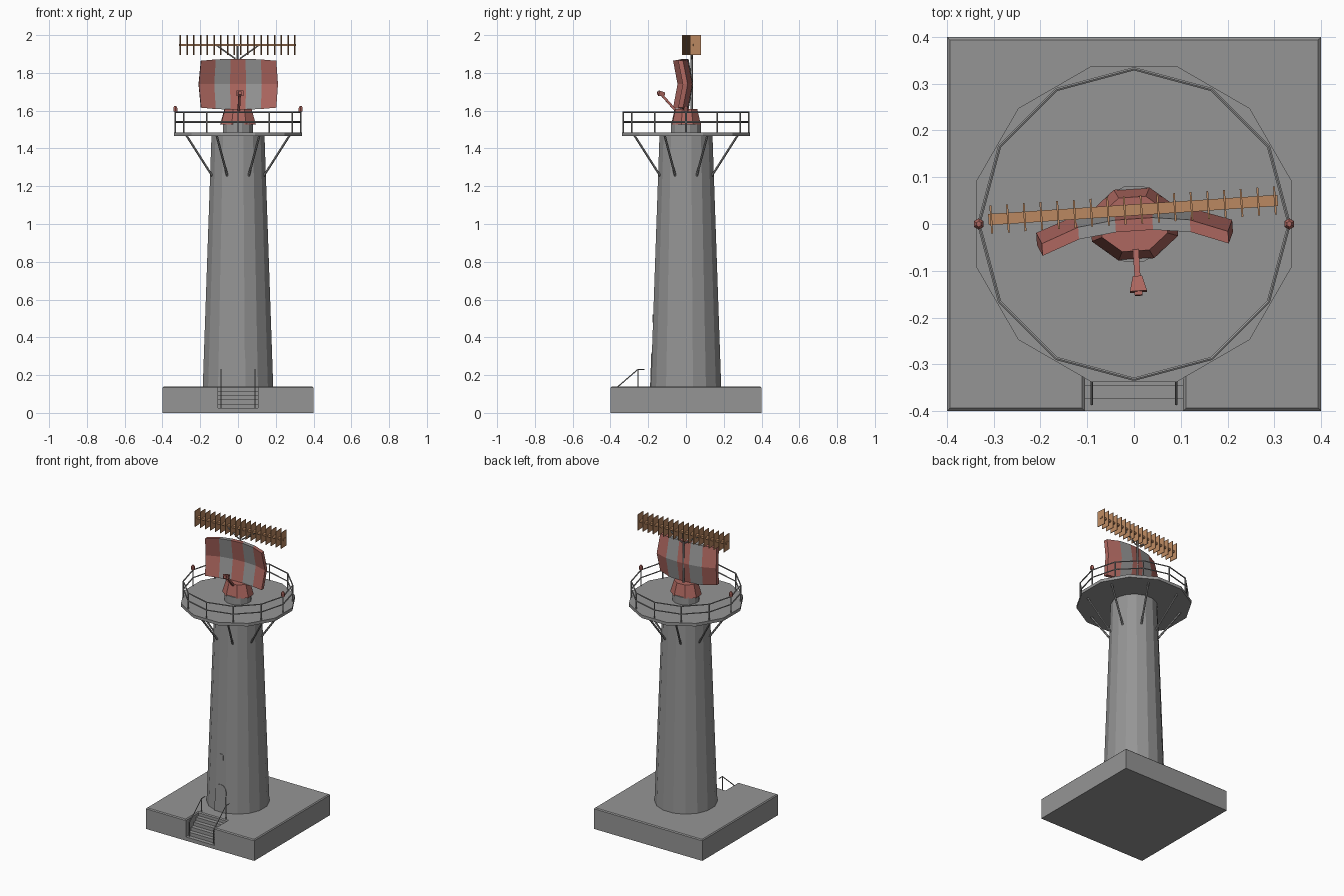
import bpy, bmesh, math
from mathutils import Vector, Matrix

old = bpy.data.objects.get("Cube")
if old:
    bpy.data.objects.remove(old, do_unlink=True)


def material(name, rgb):
    m = bpy.data.materials.new(name)
    m.use_nodes = True
    m.diffuse_color = (*rgb, 1)
    m.node_tree.nodes["Principled BSDF"].inputs["Base Color"].default_value = (*rgb, 1)
    return m


GREY = material("concrete grey", (0.30, 0.30, 0.30))
RED = material("signal red", (0.42, 0.135, 0.115))
BROWN = material("copper brown", (0.50, 0.25, 0.12))
TURN = Matrix.Rotation(math.radians(3.8), 4, "Z")   # heading of the rotating head


def finish(name, bm, *mats, turn=False):
    if turn:
        bm.transform(TURN)
    bmesh.ops.recalc_face_normals(bm, faces=bm.faces)
    me = bpy.data.meshes.new(name)
    bm.to_mesh(me)
    bm.free()
    for m in mats:
        me.materials.append(m)
    ob = bpy.data.objects.new(name, me)
    bpy.context.collection.objects.link(ob)
    return ob


def box(bm, lo, hi):
    lo, hi = Vector(lo), Vector(hi)
    m = Matrix.Translation((lo + hi) / 2) @ Matrix.Diagonal((*(hi - lo), 1))
    bmesh.ops.create_cube(bm, size=1, matrix=m)


def cone(bm, a, b, r1, r2, n, spin=0.0, flat=1.0):
    """Tapered prism running from a to b."""
    a, b = Vector(a), Vector(b)
    d = b - a
    m = (Matrix.Translation((a + b) / 2) @ d.to_track_quat("Z", "Y").to_matrix().to_4x4()
         @ Matrix.Diagonal((1, flat, 1, 1)) @ Matrix.Rotation(spin, 4, "Z"))
    bmesh.ops.create_cone(bm, cap_ends=True, segments=n, radius1=r1, radius2=r2,
                          depth=d.length, matrix=m)


def rod(bm, a, b, r=0.004, n=6):
    cone(bm, a, b, r, r, n)


def prism(bm, pts, offset):
    """Polygon extruded along an offset."""
    f = bm.faces.new([bm.verts.new(p) for p in pts])
    ext = bmesh.ops.extrude_face_region(bm, geom=[f])["geom"]
    bmesh.ops.translate(bm, vec=offset, verts=[v for v in ext if isinstance(v, bmesh.types.BMVert)])


def polar(r, k, n, z, off=0.0):
    a = 2 * math.pi * (k + off) / n
    return Vector((r * math.cos(a), r * math.sin(a), z))


# Foundation slab with a stair notch and chamfered top edges
TOP, W, NOTCH, BACK = 0.14, 0.4, 0.105, -0.265
bm = bmesh.new()
half = [(NOTCH, BACK), (NOTCH, -W), (W, -W), (W, W)]
outline = half + [(-x, y) for x, y in reversed(half)]
prism(bm, [(x, y, 0) for x, y in outline], (0, 0, TOP))
rim = [e for e in bm.edges if all(v.co.z > 0.1 for v in e.verts)]
bmesh.ops.bevel(bm, geom=rim, offset=0.006, segments=1, affect="EDGES")
finish("foundation", bm, GREY)

# Steps
bm = bmesh.new()
run, rise = 0.027, 0.0225
for i in range(5):
    box(bm, (-NOTCH, -W + i * run, 0), (NOTCH, BACK, 0.025 + i * rise))
finish("steps", bm, GREY)

# Stair handrails
bm = bmesh.new()
for x in (-0.09, 0.09):
    foot, knee, end = (x, -0.385, 0.118), (x, -0.255, 0.23), (x, -0.22, 0.23)
    rod(bm, foot, knee, 0.003)
    rod(bm, knee, end, 0.003)
    rod(bm, (x, -0.385, 0.025), foot, 0.003)
    rod(bm, (x, -0.255, TOP), knee, 0.003)
finish("stair_handrails", bm, GREY)

# Tapered tower shaft
bm = bmesh.new()
cone(bm, (0, 0, TOP), (0, 0, 1.47), 0.19, 0.143, 16, math.pi / 16)
finish("tower_shaft", bm, GREY)

# Arched door and small window, leaning with the shaft wall
lean = Matrix.Translation((0, -0.19, TOP)) @ Matrix.Rotation(math.radians(-2), 4, "X")
bm = bmesh.new()
arch = [(-0.04, 0, 0), (0.04, 0, 0)]
arch += [(0.04 * math.cos(a), 0, 0.14 + 0.04 * math.sin(a))
         for a in (math.pi * k / 8 for k in range(9))]
prism(bm, arch, (0, 0.02, 0))
bm.transform(lean)
finish("door", bm, GREY)
bm = bmesh.new()
box(bm, (-0.015, 0, 0.34), (0.015, 0.02, 0.38))
bm.transform(lean)
finish("window", bm, GREY)

# Gallery deck and its braces
bm = bmesh.new()
cone(bm, (0, 0, 1.465), (0, 0, 1.485), 0.35, 0.35, 12, math.pi / 12)
finish("gallery_deck", bm, GREY)
bm = bmesh.new()
for k in range(8):
    rod(bm, polar(0.148, k, 8, 1.255, 0.5), polar(0.295, k, 8, 1.468, 0.5), 0.006)
finish("deck_braces", bm, GREY)

# Gallery railing
bm = bmesh.new()
for k in range(12):
    rod(bm, polar(0.332, k, 12, 1.48), polar(0.332, k, 12, 1.594), 0.004)
    for z in (1.54, 1.592):
        rod(bm, polar(0.332, k, 12, z), polar(0.332, k + 1, 12, z), 0.004)
finish("gallery_railing", bm, GREY)

# Warning lamps on the railing
bm = bmesh.new()
for x in (-0.332, 0.332):
    cone(bm, (x, 0, 1.595), (x, 0, 1.615), 0.012, 0.012, 6)
    cone(bm, (x, 0, 1.615), (x, 0, 1.625), 0.012, 0.006, 6)
finish("warning_lamps", bm, RED)

# Neck and rotating pedestal
bm = bmesh.new()
cone(bm, (0, 0, 1.48), (0, 0, 1.535), 0.083, 0.083, 12, math.pi / 12)
finish("neck", bm, GREY)
bm = bmesh.new()
cone(bm, (0, 0, 1.528), (0, 0, 1.61), 0.1, 0.076, 8, math.pi / 8, 0.82)
finish("pedestal", bm, RED, turn=True)

# Striped reflector: curved grid with thickness
bm = bmesh.new()
cols = [(-0.21, -0.03), (-0.126, 0.0), (-0.042, 0.01), (0.042, 0.01), (0.126, 0.0), (0.21, -0.03)]
rows = [(-0.135, -0.012, 0.95), (0.0, 0.012, 1.0), (0.135, -0.012, 0.95)]
layers = []
for depth in (-0.013, 0.013):
    layers.append([[bm.verts.new((x * s, y + dy + depth, 1.74 + dz * (1 - abs(x) ** 2 * 1.8)))
                    for x, y in cols] for dz, dy, s in rows])
for g in layers:
    for j in range(2):
        for i in range(5):
            bm.faces.new((g[j][i], g[j][i + 1], g[j + 1][i + 1], g[j + 1][i]))
bmesh.ops.bridge_loops(bm, edges=[e for e in bm.edges if e.is_boundary])
for f in bm.faces:
    f.material_index = 1 if 0.05 < abs(f.calc_center_median().x) < 0.125 else 0
finish("reflector", bm, RED, GREY, turn=True)

# Feed arm and horn
bm = bmesh.new()
cone(bm, (0, -0.045, 1.59), (0, -0.13, 1.685), 0.009, 0.009, 4, math.pi / 4)
cone(bm, (0, -0.145, 1.692), (0, -0.112, 1.688), 0.026, 0.014, 4, math.pi / 4, 0.8)
cone(bm, (0, -0.153, 1.693), (0, -0.145, 1.692), 0.012, 0.012, 4, math.pi / 4)
finish("feed_horn", bm, RED, turn=True)

# Mast and V struts carrying the upper array
bm = bmesh.new()
rod(bm, (0, 0.03, 1.6), (0, 0.03, 1.945), 0.006)
for s in (-1, 1):
    rod(bm, (0.012 * s, 0.03, 1.875), (0.11 * s, 0.03, 1.945), 0.004)
finish("array_mast", bm, GREY, turn=True)

# Upper array: bar with a row of thin upright plates
bm = bmesh.new()
box(bm, (-0.31, 0.018, 1.942), (0.31, 0.042, 1.954))
for i in range(18):
    x = -0.304 + i * 0.608 / 17
    box(bm, (x - 0.002, 0, 1.895), (x + 0.002, 0.06, 2.0))
finish("upper_array", bm, BROWN, turn=True)
